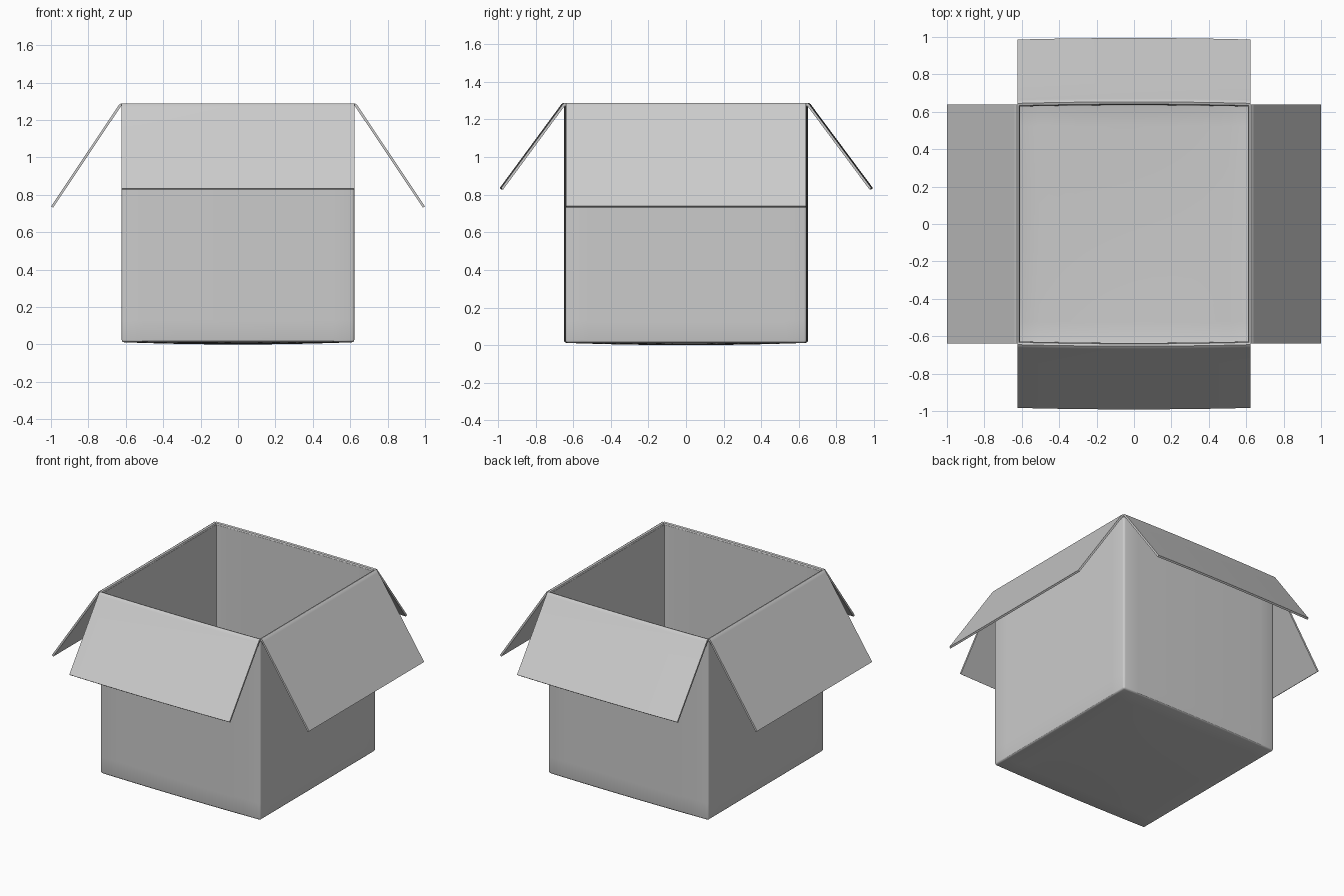
import bpy, bmesh, math

if "Cube" in bpy.data.objects:
    bpy.data.objects.remove(bpy.data.objects["Cube"])

HX, HY, TOP = 0.622, 0.641, 1.275   # half width, half depth, rim height
THICK = 0.013
N = 12                              # segments across each panel


def bulge(x):
    """Slight outward bow of the front and back panels."""
    return 0.008 * (1 - (x / HX) ** 2)


def finish(name, bm, offset):
    bmesh.ops.recalc_face_normals(bm, faces=bm.faces)
    me = bpy.data.meshes.new(name)
    bm.to_mesh(me)
    bm.free()
    ob = bpy.data.objects.new(name, me)
    bpy.context.collection.objects.link(ob)
    sol = ob.modifiers.new("card", 'SOLIDIFY')
    sol.thickness = THICK
    sol.offset = offset
    sol.use_even_offset = True
    bpy.ops.object.select_all(action='DESELECT')
    ob.select_set(True)
    bpy.context.view_layer.objects.active = ob
    bpy.ops.object.modifier_apply(modifier=sol.name)
    bpy.ops.object.shade_smooth_by_angle(angle=math.radians(30))
    return ob


# Open box: subdivided cube without its lid, rounded edges, bowed panels
bm = bmesh.new()
bmesh.ops.create_cube(bm, size=2)
for v in bm.verts:
    v.co.x *= HX
    v.co.y *= HY
    v.co.z = 0.012 if v.co.z < 0 else TOP
lid = [f for f in bm.faces if f.normal.z > 0.9]
bmesh.ops.delete(bm, geom=lid, context='FACES_ONLY')
bmesh.ops.bevel(bm, geom=[e for e in bm.edges if not e.is_boundary],
                offset=0.013, segments=3, profile=0.5, affect='EDGES')
long_edges = [e for e in bm.edges if e.calc_length() > 0.5]
bmesh.ops.subdivide_edges(bm, edges=long_edges, cuts=N - 1, use_grid_fill=True)
for v in bm.verts:
    x, y = v.co.x, v.co.y
    if abs(y) > HY - 0.02:
        v.co.y += math.copysign(bulge(x), y)
    if v.co.z < 0.013:
        v.co.z -= 0.012 * (1 - (x / HX) ** 2) * (1 - (y / HY) ** 2)
box = finish("box_body", bm, -1)


# Flap: a short hinge curve over the rim, then a straight sloping panel
def flap(name, axis, sign, hinge, tip, half, bowed=False):
    hx, (tx, tz) = hinge, tip
    profile = [(hx - 0.006, TOP - 0.004), (hx - 0.003, TOP + 0.004),
               (hx + 0.003, TOP + 0.006), (hx + 0.010, TOP + 0.001)]
    sx, sz = hx + 0.016, TOP - 0.008
    profile += [(sx + (tx - sx) * i / 4, sz + (tz - sz) * i / 4) for i in range(5)]
    bm = bmesh.new()
    rows = []
    for out, z in profile:
        row = []
        for i in range(N + 1):
            t = half * (2 * i / N - 1)
            o = sign * (out + (bulge(t) if bowed else 0))
            row.append(bm.verts.new((o, t, z) if axis == 'x' else (t, o, z)))
        rows.append(row)
    for a, b in zip(rows, rows[1:]):
        for i in range(N):
            bm.faces.new((a[i], a[i + 1], b[i + 1], b[i]))
    return finish(name, bm, 0)


flap("left_flap", 'x', -1, HX, (0.994, 0.735), 0.638)
flap("right_flap", 'x', 1, HX, (0.994, 0.735), 0.638)
flap("front_flap", 'y', -1, HY, (0.978, 0.831), HX, True)
flap("back_flap", 'y', 1, HY, (0.981, 0.831), HX, True)
